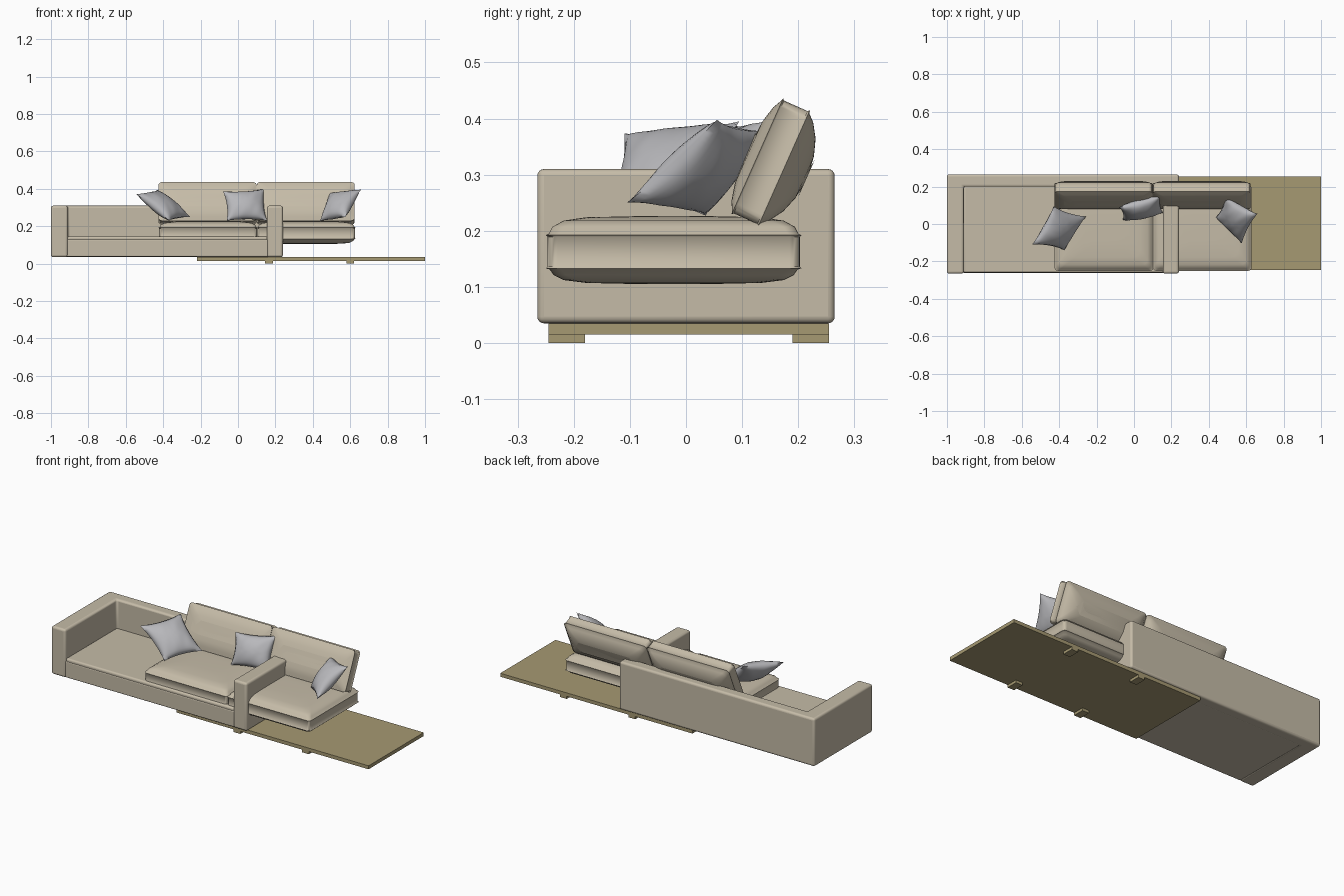
import bpy, bmesh, math
from mathutils import Vector

if "Cube" in bpy.data.objects:
    bpy.data.objects.remove(bpy.data.objects["Cube"])


def material(name, rgb):
    m = bpy.data.materials.new(name)
    m.use_nodes = True
    m.diffuse_color = (*rgb, 1)
    m.node_tree.nodes["Principled BSDF"].inputs["Base Color"].default_value = (*rgb, 1)
    return m


BEIGE = material("beige fabric", (0.56, 0.50, 0.39))
WOOD = material("olive wood", (0.38, 0.32, 0.17))
GREY = material("grey fabric", (0.48, 0.48, 0.50))


def finish(name, bm, mat, bevel=0.0, smooth=True, angle=40):
    bmesh.ops.recalc_face_normals(bm, faces=bm.faces)
    mesh = bpy.data.meshes.new(name)
    bm.to_mesh(mesh)
    bm.free()
    mesh.materials.append(mat)
    ob = bpy.data.objects.new(name, mesh)
    bpy.context.collection.objects.link(ob)
    if bevel:
        mod = ob.modifiers.new("soft edges", "BEVEL")
        mod.width, mod.segments = bevel, 4
    if smooth:
        bpy.ops.object.select_all(action="DESELECT")
        ob.select_set(True)
        bpy.context.view_layer.objects.active = ob
        bpy.ops.object.shade_smooth_by_angle(angle=math.radians(angle))
    return ob


def prism(name, outline, z0, z1, mat, bevel=0.0):
    """Extrude a plan outline from z0 to z1."""
    bm = bmesh.new()
    base = bm.faces.new([bm.verts.new((x, y, z0)) for x, y in outline])
    top = bmesh.ops.extrude_face_region(bm, geom=[base])["geom"]
    verts = [v for v in top if isinstance(v, bmesh.types.BMVert)]
    bmesh.ops.translate(bm, verts=verts, vec=(0, 0, z1 - z0))
    return finish(name, bm, mat, bevel, smooth=bevel > 0)


def box(name, x0, x1, y0, y1, z0, z1, mat, bevel=0.0):
    return prism(name, [(x0, y0), (x1, y0), (x1, y1), (x0, y1)], z0, z1, mat, bevel)


def cushion(name, width, depth, profile, location, tilt=0.0):
    """Loft rounded rectangles through (inset, height) pairs."""
    bm = bmesh.new()
    rings = []
    for inset, z in profile:
        hw, hd = width / 2 - inset, depth / 2 - inset
        r = 0.018 + inset * 0.3
        ring = []
        for k, (sx, sy) in enumerate([(1, 1), (-1, 1), (-1, -1), (1, -1)]):
            for j in range(6):
                a = math.pi / 2 * (k + j / 5)
                ring.append(bm.verts.new((sx * (hw - r) + r * math.cos(a),
                                          sy * (hd - r) + r * math.sin(a), z)))
        rings.append(ring)
    for a, b in zip(rings, rings[1:]):
        for i in range(len(a)):
            j = (i + 1) % len(a)
            bm.faces.new((a[i], a[j], b[j], b[i]))
    bm.faces.new(rings[0])
    bm.faces.new(rings[-1])
    ob = finish(name, bm, BEIGE, angle=50)
    ob.location = location
    ob.rotation_euler.x = math.radians(tilt)
    return ob


def pillow(name, corners, puff, n=20):
    """Puffed square stretched between four corners, with pinched sides and creases."""
    a, b, c, d = map(Vector, corners)
    normal = (b - a + c - d).cross(d - a + c - b).normalized()
    bm = bmesh.new()
    for side in (1, -1):
        grid = []
        for i in range(n + 1):
            row = []
            for j in range(n + 1):
                u, v = 2 * i / n - 1, 2 * j / n - 1
                s = (1 + u * (1 - 0.10 * (1 - v * v))) / 2
                t = (1 + v * (1 - 0.10 * (1 - u * u))) / 2
                p = a.lerp(b, s).lerp(d.lerp(c, s), t)
                swell = ((1 - u * u) * (1 - v * v)) ** 0.55
                crease = 1 + 0.07 * math.sin(9 * u + 4 * v) * abs(u * v) ** 0.5
                row.append(bm.verts.new(p + normal * side * puff * swell * crease))
            grid.append(row)
        for i in range(n):
            for j in range(n):
                bm.faces.new((grid[i][j], grid[i + 1][j], grid[i + 1][j + 1], grid[i][j + 1]))
    bmesh.ops.remove_doubles(bm, verts=bm.verts, dist=0.0001)
    return finish(name, bm, GREY, angle=80)


# Wooden platform and its four feet
box("platform", -0.22, 1.0, -0.245, 0.255, 0.015, 0.035, WOOD)
for x, side in ((0.165, "right"), (0.60, "left")):
    for y, end in ((-0.2125, "front"), (0.2225, "back")):
        box(f"{side}_{end}_foot", x - 0.021, x + 0.021, y - 0.0325, y + 0.0325, 0, 0.015, WOOD)

# Arms and back as one U-shaped frame
prism("arms_and_back", [(-1, -0.265), (-0.91, -0.265), (-0.91, 0.20), (0.155, 0.20),
                        (0.155, -0.265), (0.24, -0.265), (0.24, 0.265), (-1, 0.265)],
      0.035, 0.31, BEIGE, 0.012)

# Seat base and thin fixed pad
box("seat_base", -0.915, 0.16, -0.262, 0.21, 0.037, 0.13, BEIGE, 0.006)
box("seat_pad", -0.912, 0.157, -0.26, 0.203, 0.12, 0.146, BEIGE, 0.010)

# Loose cushions with piped side bands
SEAT = [(0.16, -0.060), (0.07, -0.058), (0.03, -0.053), (0.012, -0.044), (0.005, -0.034),
        (-0.002, -0.032), (0.001, -0.029), (0.001, 0.024), (-0.002, 0.027), (0.004, 0.030),
        (0.010, 0.042), (0.03, 0.053), (0.07, 0.059), (0.16, 0.061)]
BACK = [(0.10, -0.070), (0.07, -0.066), (0.04, -0.056), (0.015, -0.040), (0.004, -0.028),
        (-0.002, -0.026), (0.001, -0.023), (0.001, 0.023), (-0.002, 0.026), (0.004, 0.028),
        (0.02, 0.036), (0.05, 0.043), (0.10, 0.046)]
for x, side in ((-0.16, "right"), (0.365, "left")):
    cushion(f"{side}_seat_cushion", 0.525, 0.452, SEAT, (x, -0.022, 0.165))
    cushion(f"{side}_back_cushion", 0.52, 0.222, BACK, (x - 0.003, 0.151, 0.322), 66)

# Throw pillows
pillow("right_throw_pillow", [(-0.545, -0.11, 0.373), (-0.43, 0.095, 0.395),
                              (-0.255, 0.04, 0.25), (-0.37, -0.14, 0.23)], 0.045)
pillow("middle_throw_pillow", [(-0.08, 0.09, 0.387), (0.143, 0.15, 0.40),
                               (0.155, 0.06, 0.23), (-0.06, 0.02, 0.23)], 0.045)
pillow("left_throw_pillow", [(0.49, 0.145, 0.378), (0.66, 0.055, 0.398),
                             (0.575, -0.105, 0.25), (0.437, 0.035, 0.227)], 0.045)
